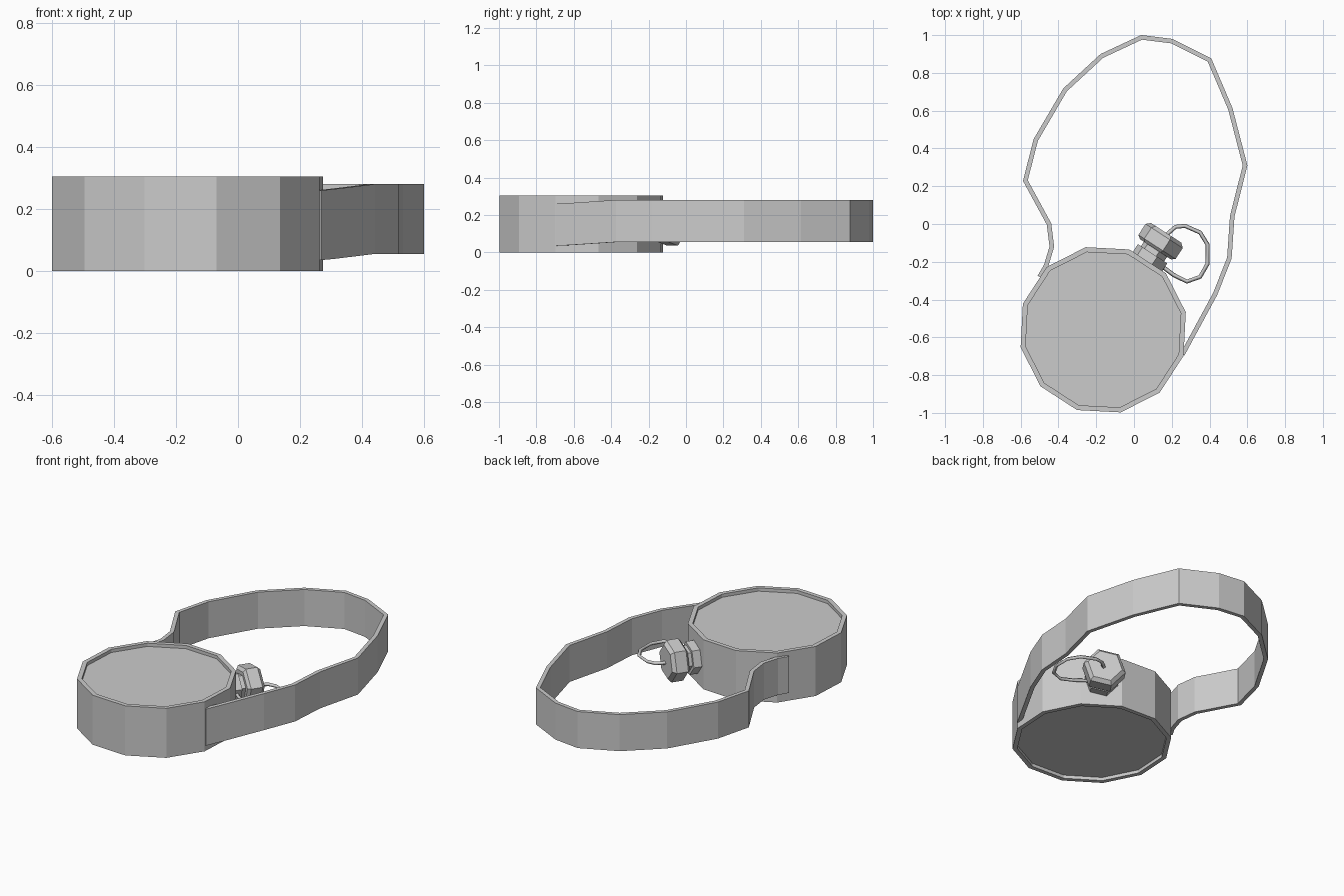
import bpy, bmesh, math
from mathutils import Vector, Matrix

if "Cube" in bpy.data.objects:
    bpy.data.objects.remove(bpy.data.objects["Cube"], do_unlink=True)

grey = bpy.data.materials.new("plain grey")
grey.use_nodes = True
grey.diffuse_color = (0.6, 0.6, 0.6, 1)
grey.node_tree.nodes["Principled BSDF"].inputs["Base Color"].default_value = (0.6, 0.6, 0.6, 1)


def add_object(name, bm):
    bmesh.ops.recalc_face_normals(bm, faces=bm.faces)
    mesh = bpy.data.meshes.new(name)
    bm.to_mesh(mesh)
    bm.free()
    mesh.materials.append(grey)
    obj = bpy.data.objects.new(name, mesh)
    bpy.context.collection.objects.link(obj)
    return obj


def lathe(name, profile, sides, turn, matrix):
    """Closed faceted solid from (radius, height) rings."""
    bm = bmesh.new()
    rings = []
    for r, h in profile:
        angles = [turn + math.tau * i / sides for i in range(sides)]
        rings.append([bm.verts.new(matrix @ Vector((r * math.cos(a), r * math.sin(a), h)))
                      for a in angles])
    for low, high in zip(rings, rings[1:]):
        for i in range(sides):
            j = (i + 1) % sides
            bm.faces.new((low[i], low[j], high[j], high[i]))
    bm.faces.new(rings[0][::-1])
    bm.faces.new(rings[-1])
    return add_object(name, bm)


# Flask body: twelve-sided drum, recessed on both faces
center = Vector((-0.163, -0.56, 0))
R, inner, H, dip = 0.447, 0.42, 0.305, 0.02
lathe("flask_body",
      [(inner, dip), (inner, 0), (R, 0), (R, H), (inner, H), (inner, H - dip)],
      12, math.radians(12), Matrix.Translation(center))

# Spout and cap point out of one side of the drum
axis = Vector((math.cos(math.radians(57)), math.sin(math.radians(57)), 0))
side = Vector((axis.y, -axis.x, 0))
up = Vector((0, 0, 1))
spout = Matrix((side, up, axis)).transposed().to_4x4()
spout.translation = center + axis * 0.42 + up * 0.15
twist = math.radians(12)
lathe("spout_neck", [(0.095, 0), (0.095, 0.06), (0.075, 0.06), (0.075, 0.11)], 6, twist, spout)
lathe("screw_cap", [(0.1, 0.088), (0.12, 0.103), (0.12, 0.172), (0.098, 0.192)], 6, twist, spout)

# Retaining loop from the cap to the neck
loop = [(0.15, -0.1), (0.18, -0.05), (0.22, -0.015), (0.27, -0.01), (0.35, -0.045),
        (0.39, -0.11), (0.39, -0.21), (0.35, -0.28), (0.28, -0.305),
        (0.21, -0.27), (0.13, -0.21)]
curve = bpy.data.curves.new("cap_loop", "CURVE")
curve.dimensions = "3D"
curve.bevel_depth = 0.011
curve.bevel_resolution = 0
curve.use_fill_caps = True
spline = curve.splines.new("POLY")
spline.points.add(len(loop) - 1)
for point, (x, y) in zip(spline.points, loop):
    point.co = (x, y, 0.14, 1)
curve.materials.append(grey)
bpy.context.collection.objects.link(bpy.data.objects.new("cap_loop", curve))

# Carrying strap: upright ribbon whose ends sag slightly
path = [(-0.50, -0.28), (-0.465, -0.22), (-0.435, -0.12), (-0.45, 0), (-0.575, 0.23),
        (-0.52, 0.445), (-0.365, 0.71), (-0.17, 0.89), (0.04, 0.988), (0.2, 0.968),
        (0.4, 0.868), (0.51, 0.61), (0.588, 0.31), (0.52, 0.04), (0.505, -0.18),
        (0.43, -0.37), (0.3, -0.61), (0.257, -0.69)]
bm = bmesh.new()
rows = []
for x, y in path:
    sag = 0.02 * min(1, max(0, (-0.37 - y) / 0.3))
    rows.append([bm.verts.new((x, y, z - sag)) for z in (0.055, 0.28)])
for a, b in zip(rows, rows[1:]):
    bm.faces.new((a[0], b[0], b[1], a[1]))
strap = add_object("carrying_strap", bm)
thick = strap.modifiers.new("thickness", "SOLIDIFY")
thick.thickness = 0.024
thick.offset = 0
thick.use_even_offset = True
